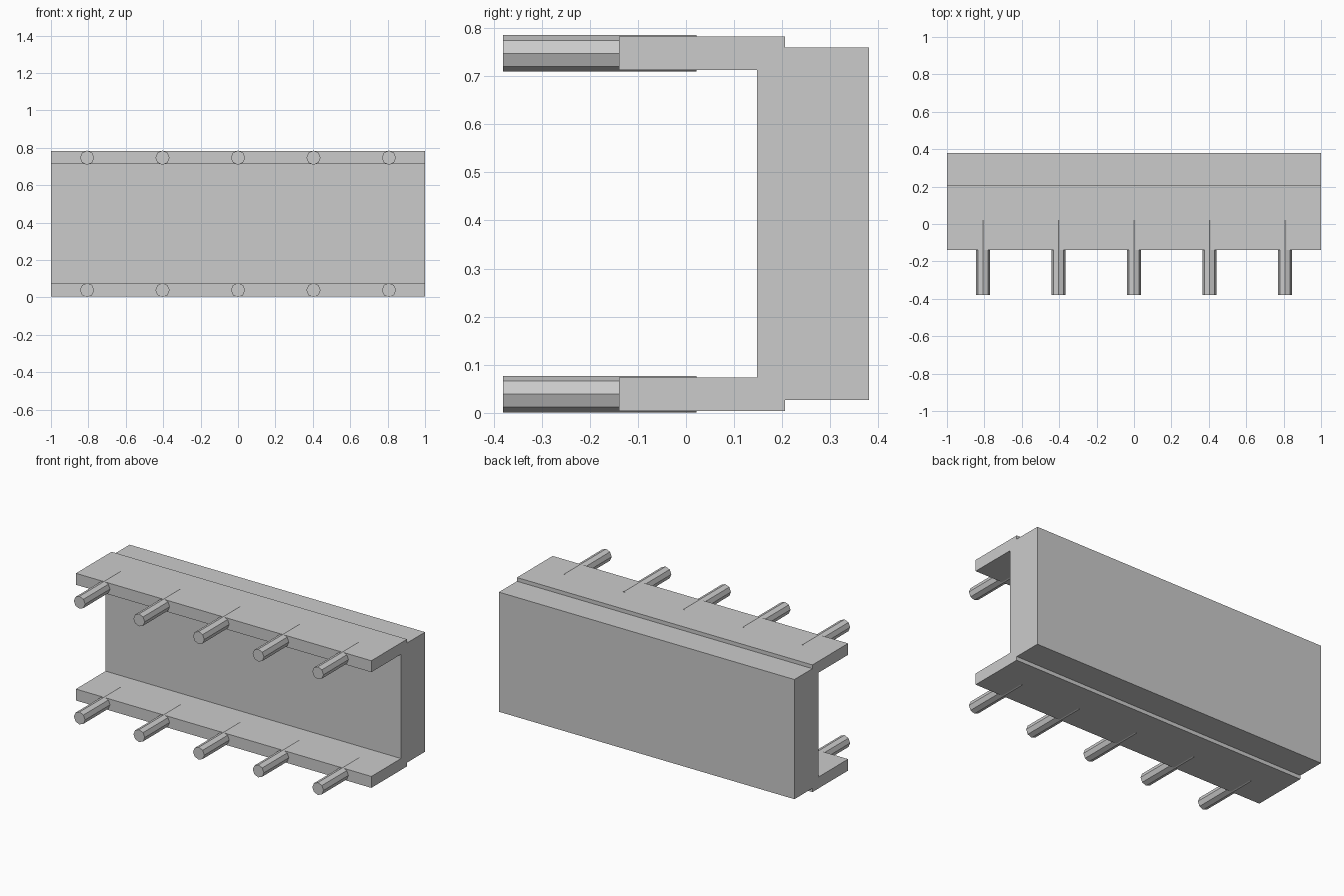
import bpy, bmesh
from math import radians
from mathutils import Matrix, Vector

if "Cube" in bpy.data.objects:
    bpy.data.objects.remove(bpy.data.objects["Cube"])

MID_Z = 0.393      # height of the horizontal symmetry plane


def make_object(name, bm):
    bmesh.ops.recalc_face_normals(bm, faces=bm.faces)
    mesh = bpy.data.meshes.new(name)
    bm.to_mesh(mesh)
    bm.free()
    obj = bpy.data.objects.new(name, mesh)
    bpy.context.collection.objects.link(obj)
    return obj


# Channel housing: upper half of the side profile (y, height above middle), mirrored below
half = [(0.38, 0.366), (0.206, 0.366), (0.206, 0.389),
        (-0.139, 0.389), (-0.139, 0.319), (0.148, 0.319)]
profile = half + [(y, -h) for y, h in reversed(half)]
bm = bmesh.new()
face = bm.faces.new([bm.verts.new((-1, y, MID_Z + h)) for y, h in profile])
ext = bmesh.ops.extrude_face_region(bm, geom=[face])
bmesh.ops.translate(bm, vec=Vector((2, 0, 0)),
                    verts=[v for v in ext["geom"] if isinstance(v, bmesh.types.BMVert)])
make_object("channel_housing", bm)


# Two rows of eight-sided pins running through the flanges
def pin_row(name, z):
    bm = bmesh.new()
    for i in range(-2, 3):
        place = Matrix.Translation((i * 0.4035, -0.179, z)) @ Matrix.Rotation(radians(90), 4, 'X')
        bmesh.ops.create_cone(bm, cap_ends=True, segments=8, radius1=0.038,
                              radius2=0.038, depth=0.402, matrix=place)
    return make_object(name, bm)


for name, side in (("upper_pins", 1), ("lower_pins", -1)):
    pin_row(name, MID_Z + side * 0.354)
